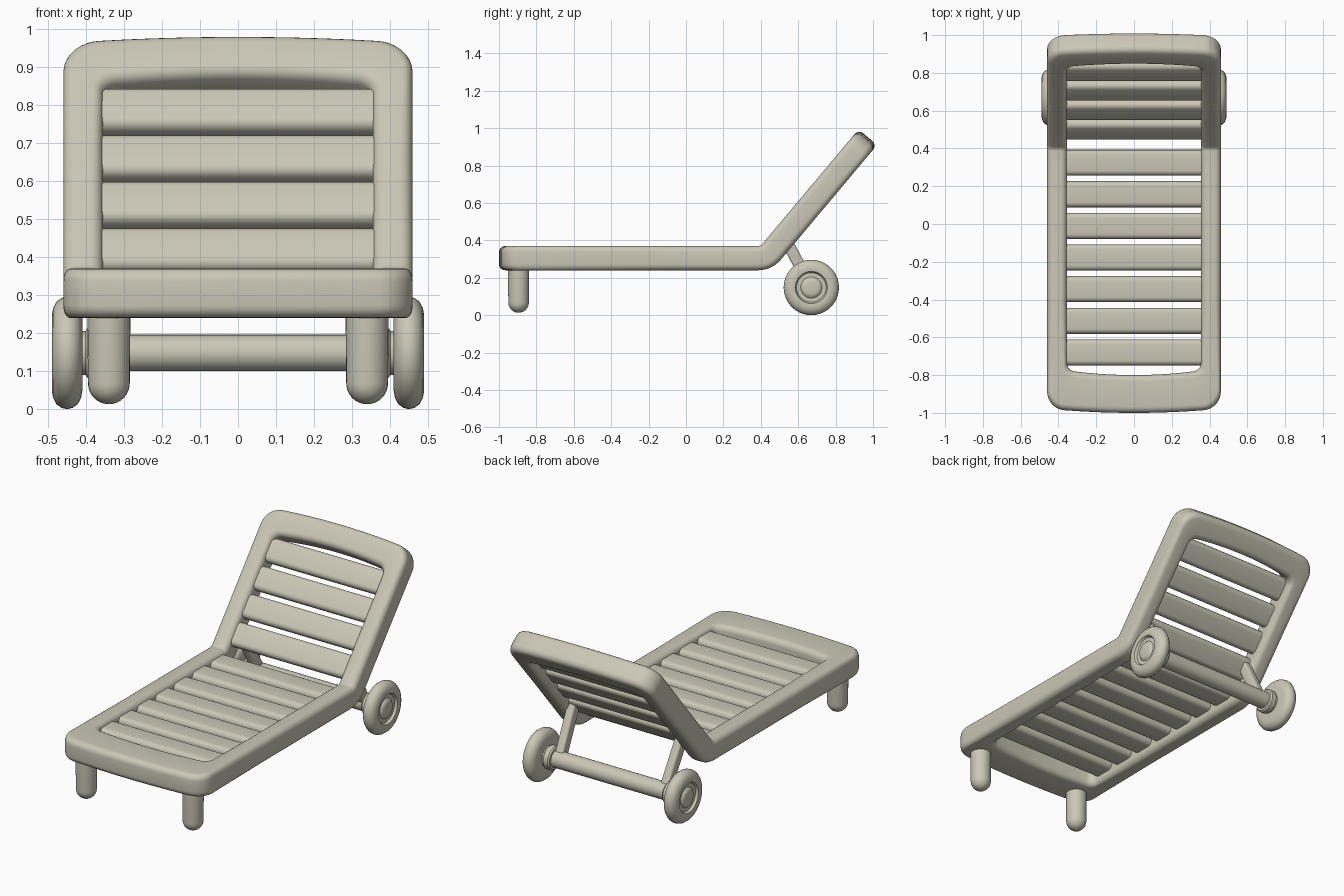
import bpy, bmesh, math
from mathutils import Vector

if "Cube" in bpy.data.objects:
    bpy.data.objects.remove(bpy.data.objects["Cube"])

mat = bpy.data.materials.new("warm beige plastic")
mat.diffuse_color = (0.60, 0.575, 0.475, 1)
mat.use_nodes = True
mat.node_tree.nodes["Principled BSDF"].inputs["Base Color"].default_value = mat.diffuse_color

BEND_Y, BEND_R, TILT, MID_Z = 0.385, 0.095, math.radians(50), 0.305


def finish(name, bm, angle=40):
    bmesh.ops.recalc_face_normals(bm, faces=bm.faces)
    me = bpy.data.meshes.new(name)
    bm.to_mesh(me)
    bm.free()
    ob = bpy.data.objects.new(name, me)
    bpy.context.collection.objects.link(ob)
    me.materials.append(mat)
    bpy.ops.object.select_all(action='DESELECT')
    ob.select_set(True)
    bpy.context.view_layer.objects.active = ob
    bpy.ops.object.shade_smooth_by_angle(angle=math.radians(angle))
    return ob


def bend(x, s, h):
    """Map flat lounger coordinates (across, along, height) onto the bent shape."""
    if s <= BEND_Y:
        return Vector((x, s, MID_Z + h))
    a = min((s - BEND_Y) / BEND_R, TILT)
    rem = s - BEND_Y - a * BEND_R
    r = BEND_R - h
    return Vector((x, BEND_Y + r * math.sin(a) + rem * math.cos(a),
                   MID_Z + BEND_R - r * math.cos(a) + rem * math.sin(a)))


def rounded_rect(w, h, r, n=5):
    """Rounded rectangle centred on the origin."""
    pts = []
    for k, (sx, sy) in enumerate([(1, 1), (-1, 1), (-1, -1), (1, -1)]):
        for i in range(n + 1):
            a = math.pi / 2 * (k + i / n)
            pts.append((sx * (w / 2 - r) + r * math.cos(a), sy * (h / 2 - r) + r * math.sin(a)))
    return pts


def bridge(bm, rings, closed=False, caps=True):
    vs = [[bm.verts.new(p) for p in ring] for ring in rings]
    n = len(vs[0])
    for i in range(len(vs) if closed else len(vs) - 1):
        a, b = vs[i], vs[(i + 1) % len(vs)]
        for j in range(n):
            bm.faces.new((a[j], a[(j + 1) % n], b[(j + 1) % n], b[j]))
    if caps and not closed:
        bm.faces.new(vs[0])
        bm.faces.new(vs[-1])


def outline(hw, s0, s1, r, bow):
    """Closed loop with rounded corners and gently bowed ends, flat coordinates."""
    right = [((hw - r) * i / 5, s0) for i in range(5)]
    right += [(hw - r + r * math.sin(a), s0 + r - r * math.cos(a))
              for a in [math.pi / 2 * i / 8 for i in range(9)]]
    right += [(hw, s) for s in (-0.4, 0.0, 0.3)]
    right += [(hw, BEND_Y + BEND_R * TILT * i / 8) for i in range(9)]
    right += [(hw, s) for s in (0.6, 0.8)]
    right += [(hw - r + r * math.cos(a), s1 - r + r * math.sin(a))
              for a in [math.pi / 2 * i / 8 for i in range(9)]]
    right += [((hw - r) * i / 5, s1) for i in range(4, -1, -1)]
    out = []
    for x, s in right:
        b = bow * (x / hw) ** 2
        out.append((x, s + b if s < -0.5 else s - b if s > 0.9 else s))
    return out + [(-x, s) for x, s in out[-2:0:-1]]


# Bent frame: a rounded section swept between outer and inner outlines
bm = bmesh.new()
rings = []
for o, i in zip(outline(0.46, -1.0, 1.268, 0.09, 0.022), outline(0.355, -0.80, 1.133, 0.04, 0.025)):
    o, i = Vector(o), Vector(i)
    w = (i - o).length
    d, mid = (i - o) / w, (o + i) / 2
    rings.append([bend(mid.x + d.x * u, mid.y + d.y * u, h) for u, h in rounded_rect(w, 0.13, 0.033)])
bridge(bm, rings, closed=True)
finish("frame", bm)


# Slats of the seat and the backrest
def slat(name, centre, width):
    bm = bmesh.new()
    sec = rounded_rect(width, 0.066, 0.027)
    bridge(bm, [[bend(x, centre + u, 0.012 + h) for u, h in sec] for x in (-0.38, 0.38)])
    finish(name, bm)


for k in range(7):
    slat(f"seat_slat_{k + 1}", -0.68 + 0.1675 * k, 0.138)
back_start = BEND_Y + BEND_R * TILT
for k in range(4):
    slat(f"back_slat_{k + 1}", back_start + 0.088 + 0.16 * k, 0.134)


def lathe(name, profile, place, n=40):
    """Revolve (along, radius) pairs; place maps (along, u, v) to space."""
    bm = bmesh.new()
    ang = [2 * math.pi * i / n for i in range(n)]
    bridge(bm, [[place(t, r * math.cos(a), r * math.sin(a)) for a in ang] for t, r in profile])
    finish(name, bm)


AXLE_Y, AXLE_Z = 0.67, 0.148
wheel = [(0.41, 0.10), (0.413, 0.118), (0.422, 0.135), (0.436, 0.145), (0.45, 0.148), (0.464, 0.145),
         (0.478, 0.135), (0.487, 0.118), (0.49, 0.10), (0.488, 0.086), (0.474, 0.079), (0.474, 0.057),
         (0.484, 0.048), (0.488, 0.035), (0.488, 0.01)]
collar = [(0.36, 0.045), (0.36, 0.06), (0.368, 0.067), (0.395, 0.067), (0.402, 0.058), (0.415, 0.058)]
leg = [(0.013 + 0.055 * (1 - math.cos(a)), 0.055 * math.sin(a))
       for a in [math.pi / 2 * (i + 0.3) / 8.3 for i in range(9)]] + [(0.27, 0.057)]

for side, sg in (("right", 1), ("left", -1)):
    def on_axle(t, u, v):
        return (sg * t, AXLE_Y + u, AXLE_Z + v)

    # Wheel with recessed hub ring, and the collars beside it
    lathe(f"{side}_wheel", wheel, on_axle)
    lathe(f"{side}_axle_collar", collar, on_axle)
    # Round-ended front leg
    lathe(f"{side}_front_leg", leg, lambda t, u, v: (sg * 0.34 + u, -0.895 + v, t), 28)
    # Strut from the backrest down to the axle
    bm = bmesh.new()
    sec = rounded_rect(0.05, 0.062, 0.012, 3)
    top, low = Vector((sg * 0.345, 0.53, 0.41)), Vector((sg * 0.335, AXLE_Y, AXLE_Z))
    across = Vector((0, 0.88, 0.47))
    bridge(bm, [[c + Vector((u, 0, 0)) + across * v for u, v in sec] for c in (top, low)])
    finish(f"{side}_strut", bm)

# Axle
lathe("axle", [(-0.42, 0.048), (0.42, 0.048)], lambda t, u, v: (t, AXLE_Y + u, AXLE_Z + v), 32)
